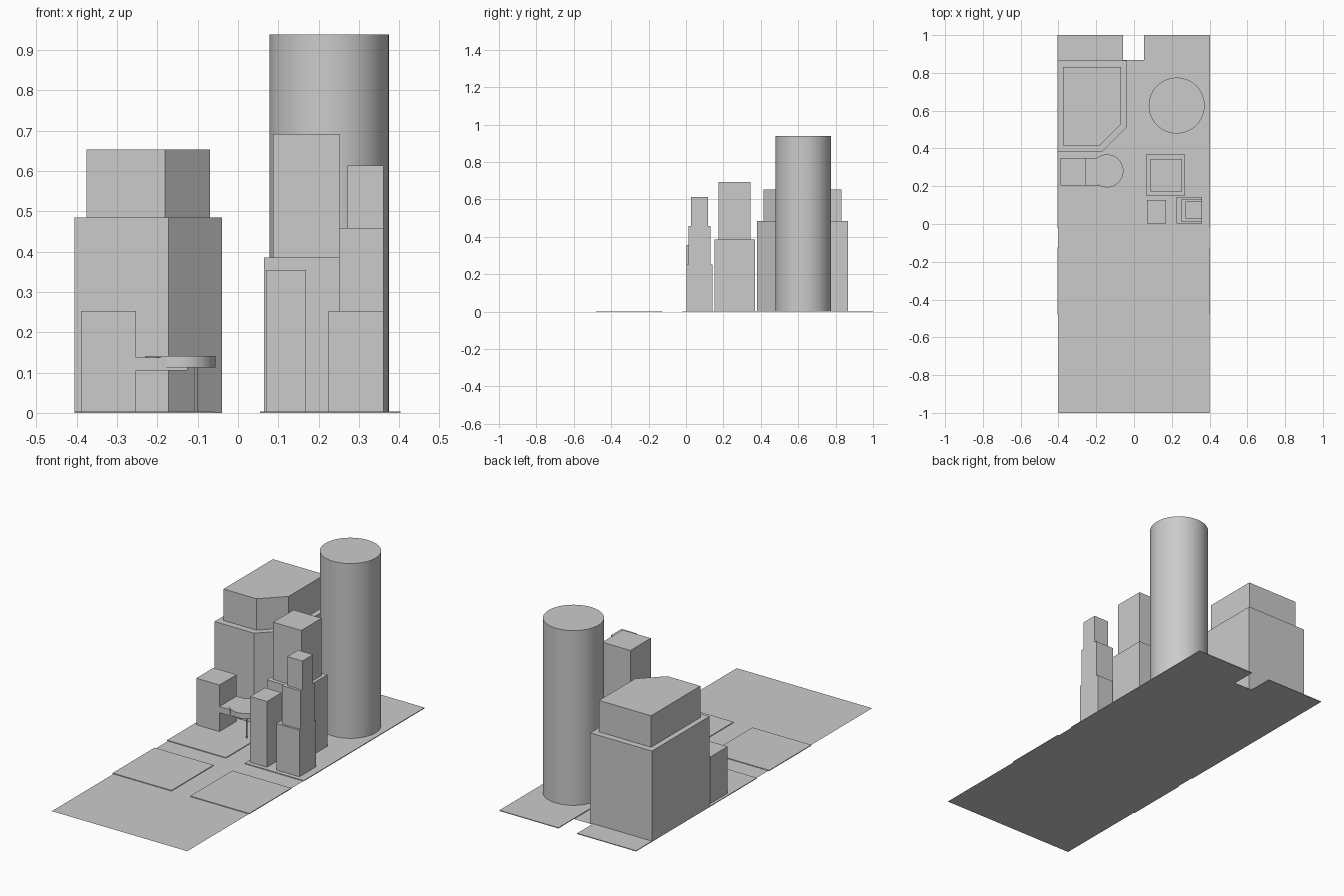
import bpy
import bmesh
import math

cube = bpy.data.objects.get("Cube")
if cube:
    bpy.data.objects.remove(cube, do_unlink=True)

# One plain grey for the whole massing model
GREY = (0.6, 0.6, 0.6, 1.0)
mat = bpy.data.materials.new("model grey")
mat.use_nodes = True
mat.diffuse_color = GREY
mat.node_tree.nodes["Principled BSDF"].inputs["Base Color"].default_value = GREY


def prism(name, outline, z0, z1):
    """Extrude a plan outline from z0 to z1; equal heights leave a flat sheet."""
    bm = bmesh.new()
    face = bm.faces.new([bm.verts.new((x, y, z0)) for x, y in outline])
    if z1 > z0:
        result = bmesh.ops.extrude_face_region(bm, geom=[face], use_keep_orig=True)
        for v in result["geom"]:
            if isinstance(v, bmesh.types.BMVert):
                v.co.z = z1
        bmesh.ops.recalc_face_normals(bm, faces=bm.faces)
    mesh = bpy.data.meshes.new(name)
    bm.to_mesh(mesh)
    bm.free()
    mesh.materials.append(mat)
    obj = bpy.data.objects.new(name, mesh)
    bpy.context.collection.objects.link(obj)
    return obj


def box(name, x0, x1, y0, y1, z0, z1):
    return prism(name, [(x0, y0), (x1, y0), (x1, y1), (x0, y1)], z0, z1)


def chamfered(name, x0, x1, y0, y1, cut, z0, z1):
    """Box with its front inner corner cut off."""
    return prism(name, [(x0, y0), (x1 - cut, y0), (x1, y0 + cut),
                        (x1, y1), (x0, y1)], z0, z1)


def drum(name, x, y, r, z0, z1, sides=64):
    ring = [(x + r * math.cos(math.tau * i / sides),
             y + r * math.sin(math.tau * i / sides)) for i in range(sides)]
    obj = prism(name, ring, z0, z1)
    bpy.ops.object.select_all(action="DESELECT")
    obj.select_set(True)
    bpy.context.view_layer.objects.active = obj
    bpy.ops.object.shade_smooth_by_angle()
    return obj


# Street sheet and the thin raised city blocks
box("ground", -0.4, 0.4, -1, 0.868, 0, 0)
for row, y0, y1 in (("front", -0.48, -0.125), ("back", -0.02, 1)):
    box(row + "_right_block", -0.405, -0.057, y0, y1, 0, 0.004)
    box(row + "_left_block", 0.054, 0.403, y0, y1, 0, 0.004)

# Large chamfered building with a set-back upper storey
chamfered("corner_building_base", -0.405, -0.04, 0.38, 0.866, 0.132, 0, 0.485)
chamfered("corner_building_top", -0.376, -0.069, 0.415, 0.832, 0.112, 0.485, 0.653)

# Round tower
drum("round_tower", 0.226, 0.627, 0.148, 0, 0.938)

# Two-stage tower
box("stepped_tower_base", 0.064, 0.271, 0.152, 0.368, 0, 0.386)
box("stepped_tower_top", 0.087, 0.253, 0.173, 0.345, 0.386, 0.692)

# Three-stage tower, flush on its outer side
box("slim_tower_base", 0.225, 0.361, 0.003, 0.143, 0, 0.253)
box("slim_tower_middle", 0.25, 0.361, 0.014, 0.131, 0.253, 0.458)
box("slim_tower_top", 0.272, 0.361, 0.028, 0.118, 0.458, 0.613)

# Small slab building
box("small_building", 0.07, 0.169, 0.003, 0.127, 0, 0.355)

# Low building with a bridging wing and a round canopy on posts
box("low_building", -0.39, -0.253, 0.205, 0.35, 0, 0.253)
box("canopy_wing", -0.253, -0.19, 0.205, 0.35, 0.105, 0.138)
box("canopy_beam", -0.19, -0.125, 0.205, 0.35, 0.105, 0.113)
drum("round_canopy", -0.143, 0.281, 0.087, 0.113, 0.141)
for side, y in (("front", 0.221), ("back", 0.341)):
    drum(side + "_canopy_post", -0.104, y, 0.004, 0, 0.113, 12)
